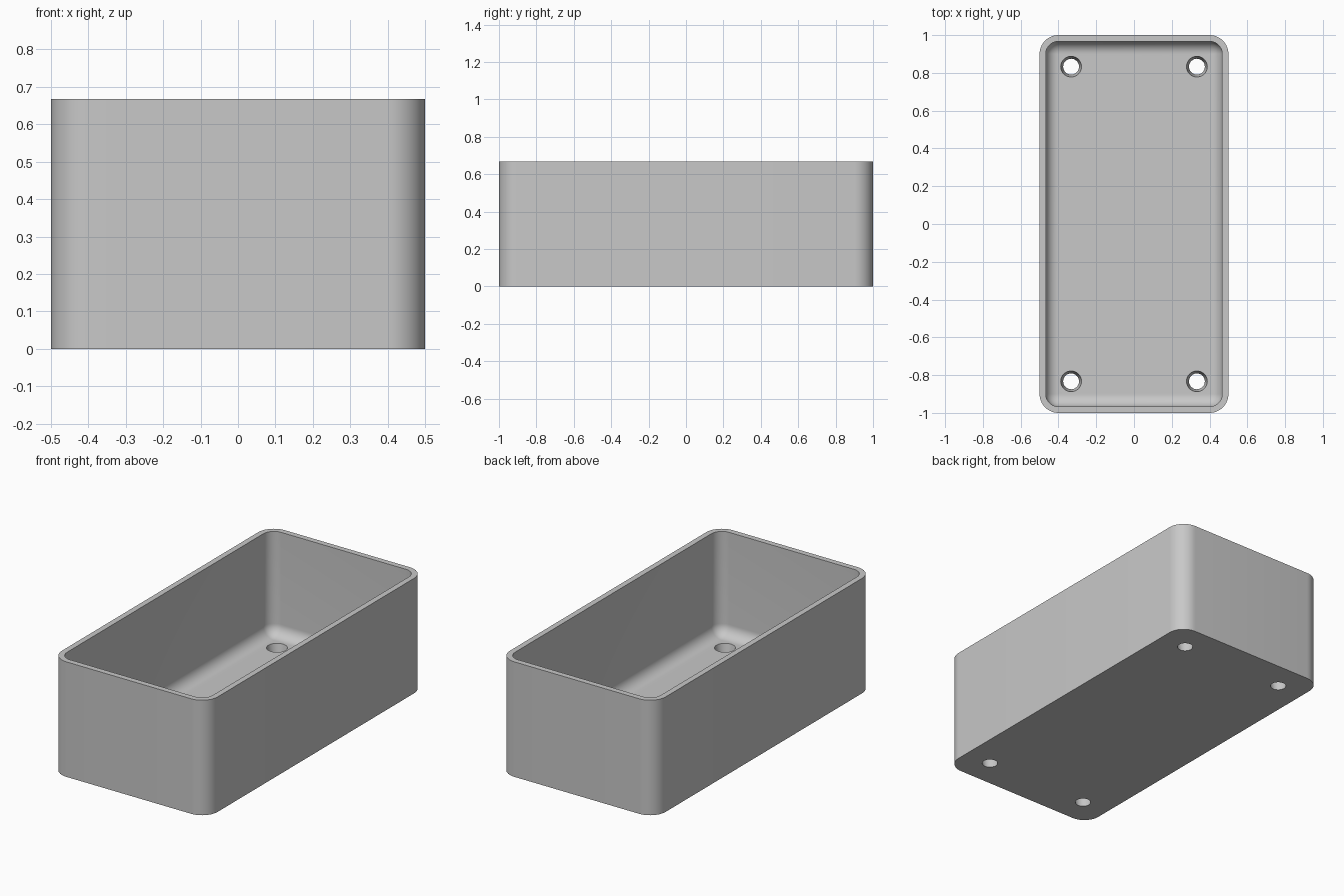
import bpy, bmesh, math

if "Cube" in bpy.data.objects:
    bpy.data.objects.remove(bpy.data.objects["Cube"])

LENGTH, WIDTH, HEIGHT = 2.0, 1.0, 0.667
WALL, FLOOR = 0.033, 0.067
CORNER, FILLET = 0.1, 0.066
ARC = 12

grey = bpy.data.materials.new("grey plastic")
grey.use_nodes = True
colour = (0.58, 0.58, 0.58, 1)
grey.diffuse_color = colour
grey.node_tree.nodes["Principled BSDF"].inputs["Base Color"].default_value = colour


def ring(bm, inset, z):
    """Rounded rectangle of vertices, inset from the outer outline."""
    r = CORNER - inset
    hx, hy = WIDTH / 2 - CORNER, LENGTH / 2 - CORNER
    verts = []
    for q, (sx, sy) in enumerate([(1, 1), (-1, 1), (-1, -1), (1, -1)]):
        for i in range(ARC + 1):
            a = (q + i / ARC) * math.pi / 2
            verts.append(bm.verts.new((sx * hx + r * math.cos(a), sy * hy + r * math.sin(a), z)))
    return verts


def skin(bm, loops):
    """Closed solid through a stack of vertex loops."""
    for low, high in zip(loops, loops[1:]):
        n = len(low)
        for i in range(n):
            j = (i + 1) % n
            bm.faces.new((low[i], low[j], high[j], high[i]))
    bm.faces.new(loops[0][::-1])
    bm.faces.new(loops[-1])


def finish(bm, name):
    bmesh.ops.recalc_face_normals(bm, faces=bm.faces)
    mesh = bpy.data.meshes.new(name)
    bm.to_mesh(mesh)
    bm.free()
    mesh.materials.append(grey)
    obj = bpy.data.objects.new(name, mesh)
    bpy.context.collection.objects.link(obj)
    return obj


# Box shell: outside wall, rim, inside wall, filleted floor
bm = bmesh.new()
levels = [(0, 0), (0, HEIGHT), (WALL, HEIGHT)]
for i in range(ARC + 1):
    a = i / ARC * math.pi / 2
    levels.append((WALL + FILLET * (1 - math.cos(a)), FLOOR + FILLET * (1 - math.sin(a))))
skin(bm, [ring(bm, *level) for level in levels])
box = finish(bm, "open_box")

# Tapered screw hole cutters, one near each floor corner
bm = bmesh.new()
for x in (-0.333, 0.333):
    for y in (-0.833, 0.833):
        loops = []
        for r, z in [(0.042, -0.1), (0.042, 0), (0.055, FLOOR), (0.055, 0.2)]:
            angles = [k * math.tau / 32 for k in range(32)]
            loops.append([bm.verts.new((x + r * math.cos(a), y + r * math.sin(a), z)) for a in angles])
        skin(bm, loops)
cutter = finish(bm, "hole_cutters")

# Cut the holes and smooth the rounded surfaces
mod = box.modifiers.new("screw_holes", "BOOLEAN")
mod.operation = "DIFFERENCE"
mod.solver = "EXACT"
mod.object = cutter
bpy.ops.object.select_all(action="DESELECT")
bpy.context.view_layer.objects.active = box
box.select_set(True)
bpy.ops.object.modifier_apply(modifier=mod.name)
bpy.data.objects.remove(cutter)
bpy.ops.object.shade_smooth_by_angle(angle=math.radians(30))
